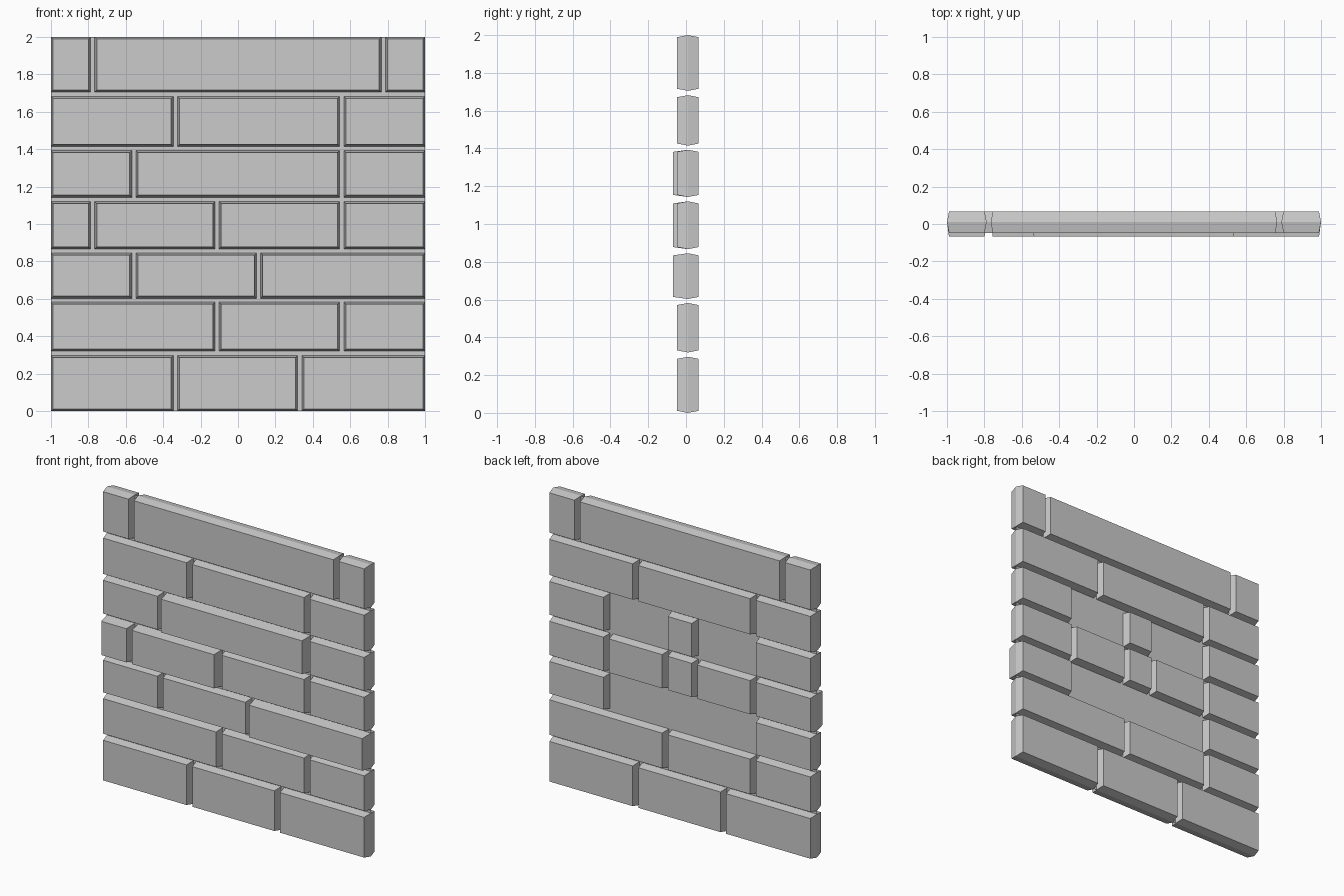
import bpy, bmesh

if "Cube" in bpy.data.objects:
    bpy.data.objects.remove(bpy.data.objects["Cube"])

MID, DEPTH, PROUD = 0.01, 0.057, 0.078   # core plane, brick depth, raised brick depth
GAP, BEVEL = 0.011, 0.011                # half mortar width at the core, side slope

# courses, bottom to top
ROWS = [(0.0, 0.297), (0.32, 0.582), (0.603, 0.845), (0.867, 1.12),
        (1.143, 1.393), (1.415, 1.682), (1.705, 2.0)]
FRONT = [[-.335, .33], [-.112, .555], [-.557, .11], [-.777, -.112, .555],
         [-.557, .555], [-.335, .555], [-.777, .777]]
# the back has its own joints, measured from its own left side
BACK = [[-.335, .33], [-.112, .555], [-.557, .555], [-.557, -.112, .112, .555],
        [-.557, -.112, .112, .555], [-.335, .555], [-.777, .777]]
RAISED = {(4, 1), (3, 0), (3, 1), (2, 2)}    # proud bricks on the front
MISSING = {(2, 1), (4, 1), (4, 3)}           # bricks left out on the back


def add_object(name, bm):
    mesh = bpy.data.meshes.new(name)
    bm.to_mesh(mesh)
    bm.free()
    obj = bpy.data.objects.new(name, mesh)
    bpy.context.collection.objects.link(obj)


def brick(bm, x0, x1, z0, z1, depth, side):
    """Tapered brick without a base; wall ends stay upright."""
    l = 0 if x0 <= -1 else BEVEL
    r = 0 if x1 >= 1 else BEVEL
    base = [(x0, z0), (x1, z0), (x1, z1), (x0, z1)]
    face = [(x0 + l, z0 + BEVEL), (x1 - r, z0 + BEVEL),
            (x1 - r, z1 - BEVEL), (x0 + l, z1 - BEVEL)]
    a = [bm.verts.new((side * x, MID, z)) for x, z in base]
    b = [bm.verts.new((side * x, MID - side * depth, z)) for x, z in face]
    bm.faces.new(b)
    for i in range(4):
        j = (i + 1) % 4
        bm.faces.new((a[i], a[j], b[j], b[i]))


def panel(bm, x0, x1, z0, z1):
    bm.faces.new([bm.verts.new((x, MID, z)) for x, z in
                  ((x0, z0), (x1, z0), (x1, z1), (x0, z1))])


mortar = bmesh.new()
for name, joints, side in (("front_bricks", FRONT, 1), ("back_bricks", BACK, -1)):
    bm = bmesh.new()
    for r, (z0, z1) in enumerate(ROWS):
        edges = [-1 - GAP] + joints[r] + [1 + GAP]
        for i in range(len(edges) - 1):
            x0, x1 = edges[i] + GAP, edges[i + 1] - GAP
            if side < 0 and (r, i) in MISSING:
                panel(mortar, -x1, -x0, z0, z1)      # bare recess
                continue
            proud = side > 0 and (r, i) in RAISED
            brick(bm, x0, x1, z0, z1, PROUD if proud else DEPTH, side)
        # upright mortar joints
        for x in joints[r]:
            panel(mortar, side * x - GAP, side * x + GAP, z0, z1)
    add_object(name, bm)

# level mortar joints between courses
for (_, low), (high, _) in zip(ROWS, ROWS[1:]):
    panel(mortar, -1, 1, low, high)
add_object("mortar", mortar)
